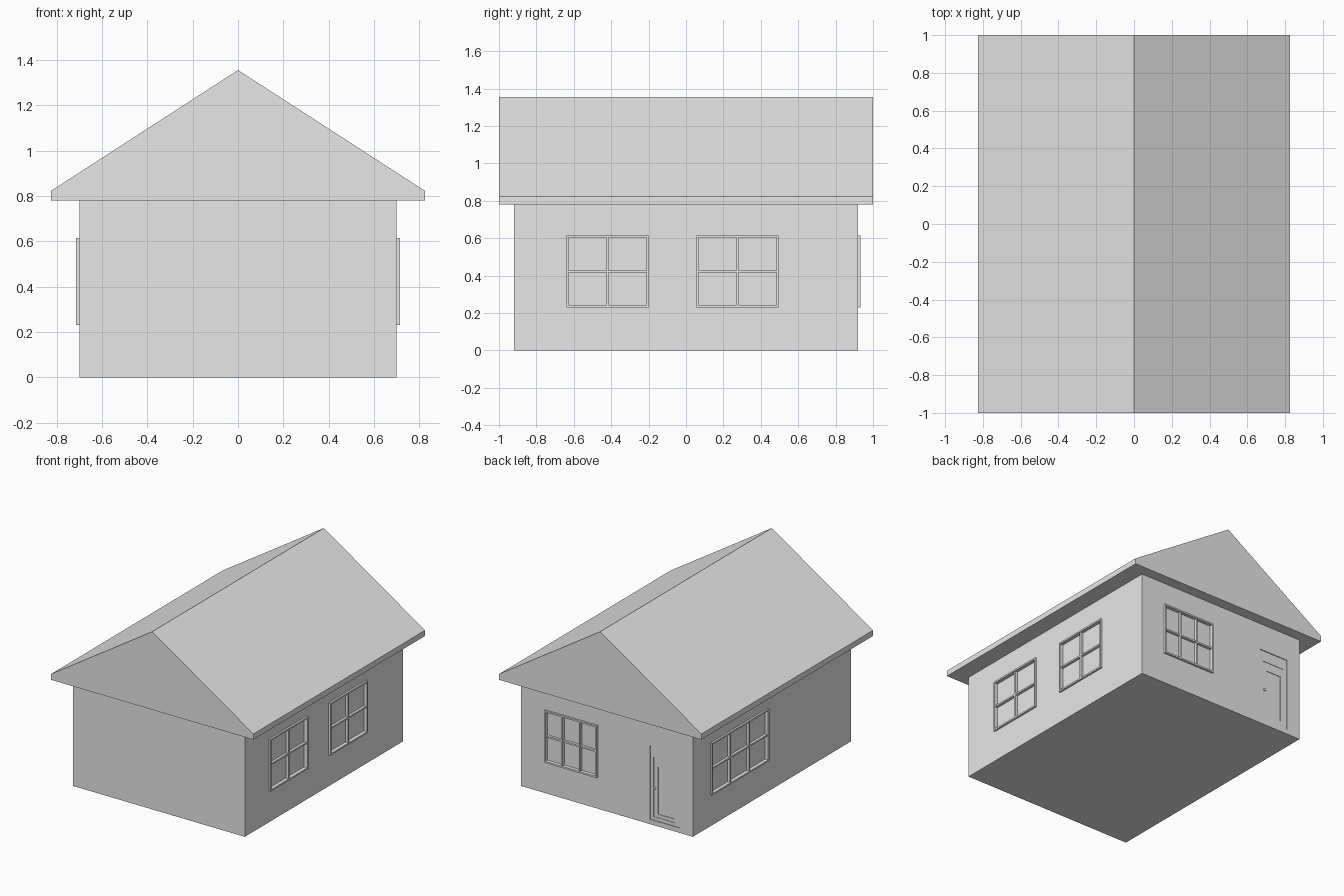
import bpy, bmesh
from mathutils import Vector

old = bpy.data.objects.get("Cube")
if old:
    bpy.data.objects.remove(old, do_unlink=True)

grey = bpy.data.materials.new("plain grey")
grey.use_nodes = True
colour = (0.8, 0.8, 0.8, 1)
grey.diffuse_color = colour
grey.node_tree.nodes["Principled BSDF"].inputs["Base Color"].default_value = colour

HALF_X, HALF_Y, EAVE = 0.70, 0.92, 0.78
FRAME, PROUD, SUNK = 0.012, 0.014, 0.012


def finish(name, bm):
    bmesh.ops.recalc_face_normals(bm, faces=bm.faces)
    mesh = bpy.data.meshes.new(name)
    bm.to_mesh(mesh)
    bm.free()
    mesh.materials.append(grey)
    ob = bpy.data.objects.new(name, mesh)
    bpy.context.collection.objects.link(ob)
    return ob


def add_box(bm, a, b):
    lo = Vector(map(min, a, b))
    hi = Vector(map(max, a, b))
    verts = bmesh.ops.create_cube(bm, size=1)["verts"]
    for v in verts:
        v.co = (lo + hi) / 2 + v.co * (hi - lo)


def wall_point(side, u, z, out):
    """Point at u along a wall, z up, and out from its surface."""
    if side == "back":
        return (u, HALF_Y + out, z)
    sign = 1 if side == "left" else -1
    return (sign * (HALF_X + out), u, z)


def wall_box(bm, side, u0, u1, z0, z1, d0, d1):
    add_box(bm, wall_point(side, u0, z0, d0), wall_point(side, u1, z1, d1))


# Walls
bm = bmesh.new()
add_box(bm, (-HALF_X, -HALF_Y, 0), (HALF_X, HALF_Y, EAVE))
walls = finish("walls", bm)


def recess(side, u0, u1, z0, z1, depth):
    bm = bmesh.new()
    wall_box(bm, side, u0, u1, z0, z1, -depth, 0.05)
    cutter = finish("recess_cutter", bm)
    cutter.hide_render = True
    mod = walls.modifiers.new("recess", "BOOLEAN")
    mod.operation = "DIFFERENCE"
    mod.solver = "EXACT"
    mod.object = cutter
    bpy.context.view_layer.objects.active = walls
    bpy.ops.object.modifier_apply(modifier=mod.name)
    bpy.data.objects.remove(cutter, do_unlink=True)


# Windows: recessed pane with a raised frame and glazing bars
def window(name, side, u0, u1, columns, z0=0.23, z1=0.615):
    recess(side, u0 + FRAME, u1 - FRAME, z0 + FRAME, z1 - FRAME, SUNK)
    bm = bmesh.new()
    for u in (u0, u1 - FRAME):
        wall_box(bm, side, u, u + FRAME, z0, z1, 0, PROUD)
    for z in (z0, z1 - FRAME):
        wall_box(bm, side, u0 + FRAME, u1 - FRAME, z, z + FRAME, 0, PROUD)
    half = FRAME / 2
    for i in range(1, columns):
        u = u0 + (u1 - u0) * i / columns
        wall_box(bm, side, u - half, u + half, z0 + FRAME, z1 - FRAME, -SUNK, PROUD * 0.6)
    mid = (z0 + z1) / 2
    wall_box(bm, side, u0 + FRAME, u1 - FRAME, mid - half, mid + half, -SUNK, PROUD * 0.5)
    finish(name, bm)


window("left_front_window", "left", -0.64, -0.20, 2)
window("left_back_window", "left", 0.055, 0.495, 2)
window("right_window", "right", 0.05, 0.715, 3)
window("back_window", "back", 0.075, 0.505, 3)

# Door: shallow recess with a panel set deeper
recess("back", -0.59, -0.35, 0.035, 0.58, 0.006)
recess("back", -0.56, -0.375, 0.06, 0.50, 0.009)
recess("back", -0.54, -0.41, 0.085, 0.435, 0.013)

# Door knob
bm = bmesh.new()
bmesh.ops.create_uvsphere(bm, u_segments=12, v_segments=8, radius=0.009)
bmesh.ops.translate(bm, verts=bm.verts, vec=wall_point("back", -0.388, 0.275, 0))
finish("door_knob", bm)

# Roof: solid gable with overhanging eaves
bm = bmesh.new()
profile = [(-0.825, EAVE), (0.825, EAVE), (0.825, 0.822), (0, 1.355), (-0.825, 0.822)]
face = bm.faces.new([bm.verts.new((x, -1, z)) for x, z in profile])
grown = bmesh.ops.extrude_face_region(bm, geom=[face])["geom"]
bmesh.ops.translate(bm, verts=[g for g in grown if isinstance(g, bmesh.types.BMVert)], vec=(0, 2, 0))
finish("roof", bm)
